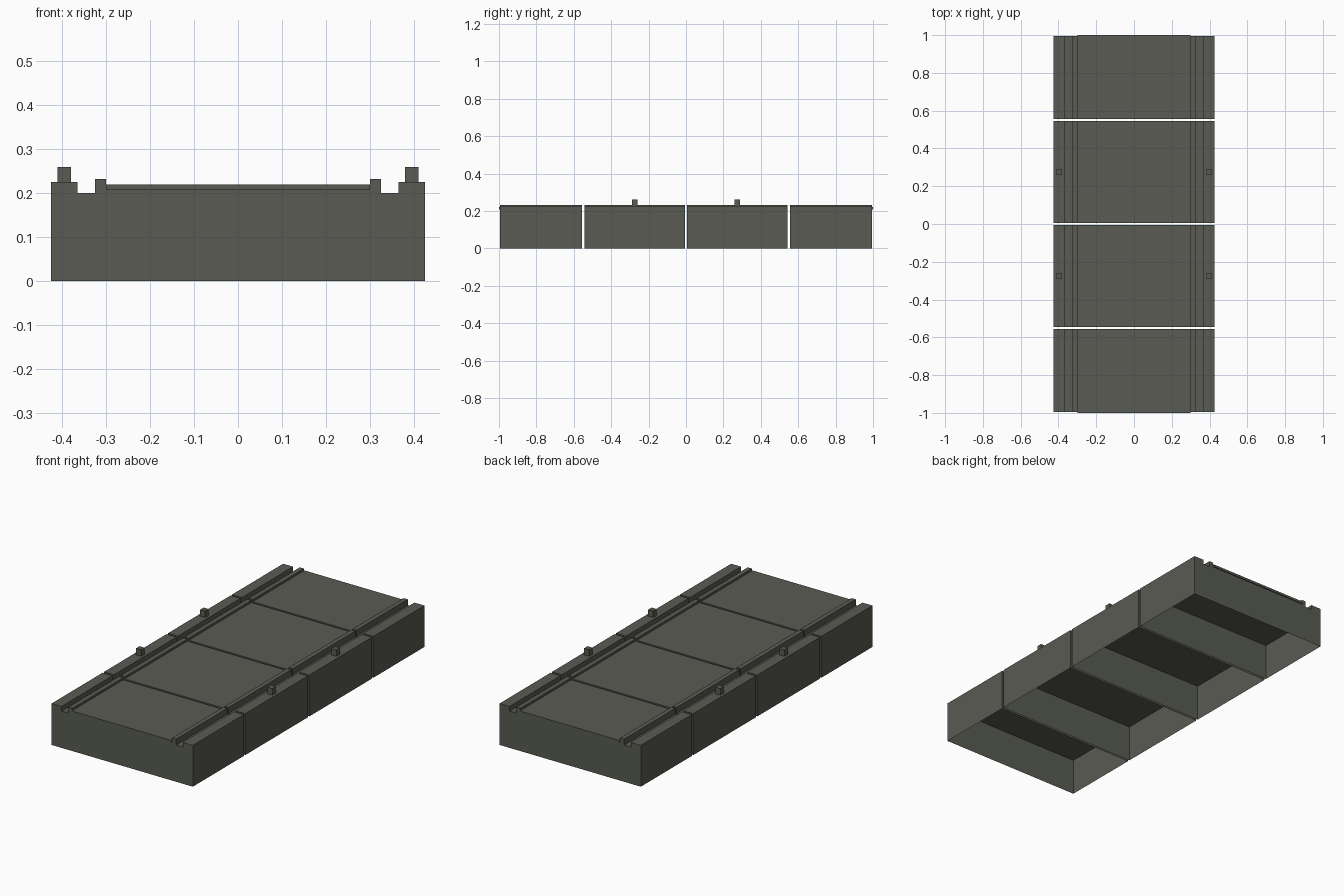
import bpy, bmesh

if "Cube" in bpy.data.objects:
    bpy.data.objects.remove(bpy.data.objects["Cube"])

grey = bpy.data.materials.new("dark olive grey")
grey.diffuse_color = (0.098, 0.104, 0.084, 1)
grey.use_nodes = True
grey.node_tree.nodes["Principled BSDF"].inputs["Base Color"].default_value = grey.diffuse_color


def make_object(name, bm):
    mesh = bpy.data.meshes.new(name)
    bm.to_mesh(mesh)
    bm.free()
    mesh.materials.append(grey)
    obj = bpy.data.objects.new(name, mesh)
    bpy.context.collection.objects.link(obj)


def box(name, x, y, z):
    bm = bmesh.new()
    bmesh.ops.create_cube(bm, size=1)
    for v in bm.verts:
        v.co = [r[0] if c < 0 else r[1] for c, r in zip(v.co, (x, y, z))]
    make_object(name, bm)


def section_body(name, y0, y1):
    # Stepped cross-section: curb, groove and lip on each side of the deck bed
    half = [(0.425, 0.0), (0.425, 0.225), (0.365, 0.225), (0.365, 0.20),
            (0.325, 0.20), (0.325, 0.232), (0.30, 0.232), (0.30, 0.207)]
    profile = half + [(-x, z) for x, z in reversed(half)]
    bm = bmesh.new()
    rings = [[bm.verts.new((x, y, z)) for x, z in profile] for y in (y0, y1)]
    bm.faces.new(rings[0])
    bm.faces.new(rings[1][::-1])
    # Outer skin, left open along the bottom
    for i in range(len(profile) - 1):
        bm.faces.new((rings[0][i + 1], rings[0][i], rings[1][i], rings[1][i + 1]))
    # Flat ceiling of the hollow underside
    bm.faces.new([bm.verts.new((x, y, 0.1995)) for x, y in
                  ((-0.425, y0), (-0.425, y1), (0.425, y1), (0.425, y0))])
    make_object(name, bm)


# Four sections separated by narrow gaps; end slabs overhang slightly
sections = [(-0.995, -0.556, -1.0, -0.556), (-0.544, -0.006, -0.544, -0.006),
            (0.006, 0.544, 0.006, 0.544), (0.556, 0.995, 0.556, 1.0)]
for n, (y0, y1, s0, s1) in enumerate(sections, 1):
    section_body(f"section_body_{n}", y0, y1)
    box(f"deck_slab_{n}", (-0.30, 0.30), (s0, s1), (0.207, 0.22))

# Small posts on the curbs of the middle sections
for side, sx in (("left", -0.395), ("right", 0.395)):
    for end, py in (("front", -0.275), ("back", 0.275)):
        box(f"curb_post_{side}_{end}", (sx - 0.015, sx + 0.015),
            (py - 0.015, py + 0.015), (0.225, 0.26))
